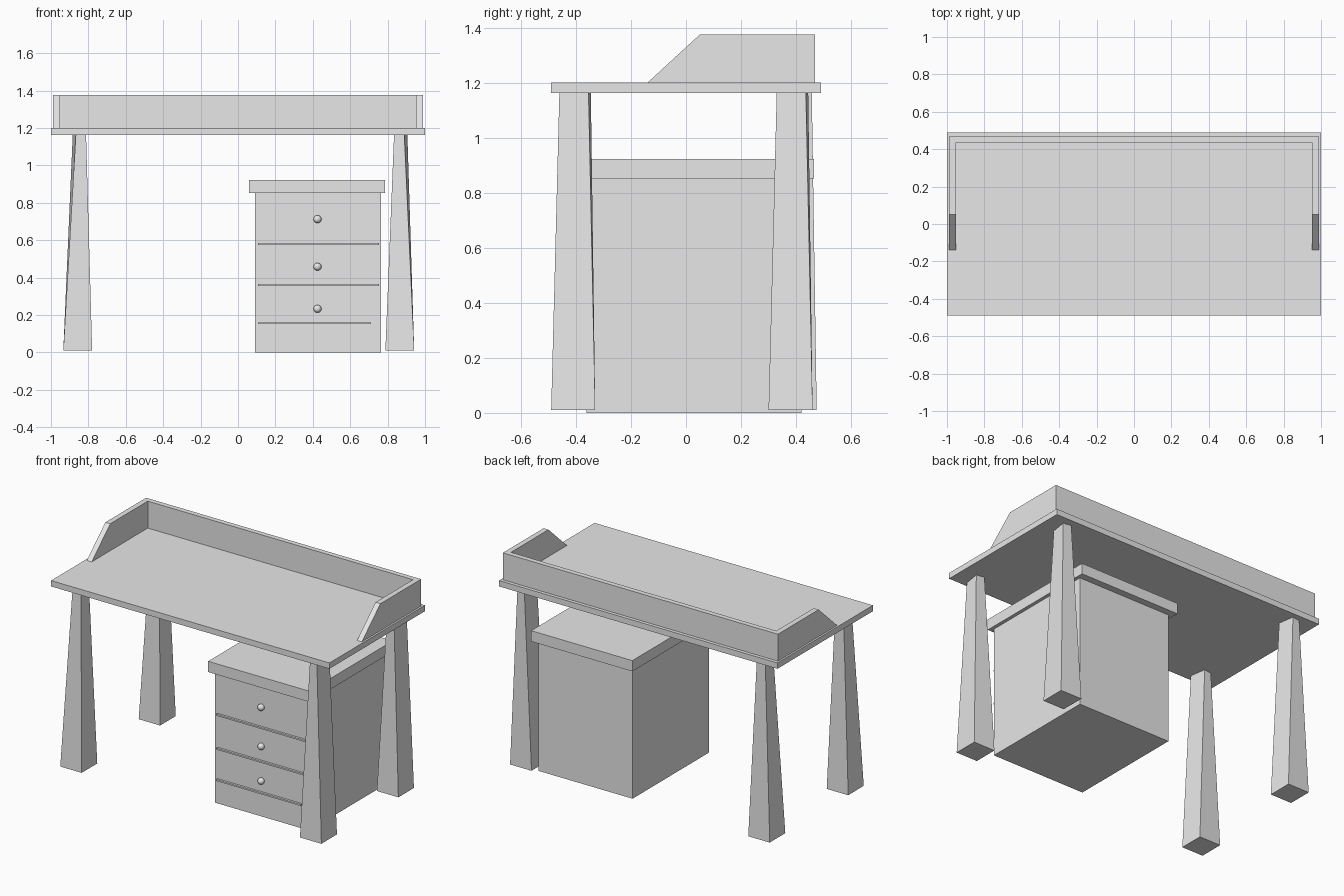
import bpy, bmesh, math
from mathutils import Matrix, Vector

cube = bpy.data.objects.get("Cube")
if cube:
    bpy.data.objects.remove(cube, do_unlink=True)

grey = bpy.data.materials.new("plain grey")
grey.use_nodes = True
grey.diffuse_color = (0.8, 0.8, 0.8, 1)
grey.node_tree.nodes["Principled BSDF"].inputs["Base Color"].default_value = grey.diffuse_color


def finish(name, bm):
    bmesh.ops.recalc_face_normals(bm, faces=bm.faces[:])
    mesh = bpy.data.meshes.new(name)
    bm.to_mesh(mesh)
    bm.free()
    mesh.materials.append(grey)
    obj = bpy.data.objects.new(name, mesh)
    bpy.context.collection.objects.link(obj)
    return obj


def loft(name, lower, upper):
    """Solid between two matching rings of points."""
    bm = bmesh.new()
    a = [bm.verts.new(p) for p in lower]
    b = [bm.verts.new(p) for p in upper]
    n = len(a)
    bm.faces.new(a)
    bm.faces.new(b)
    for i in range(n):
        j = (i + 1) % n
        bm.faces.new((a[i], a[j], b[j], b[i]))
    return finish(name, bm)


def rect(cx, cy, z, width, depth, turn=0.0):
    spin = Matrix.Rotation(turn, 3, "Z")
    corners = [(-1, -1), (1, -1), (1, 1), (-1, 1)]
    return [Vector((cx, cy, z)) + spin @ Vector((sx * width / 2, sy * depth / 2, 0))
            for sx, sy in corners]


def box(name, x0, x1, y0, y1, z0, z1):
    cx, cy, w, d = (x0 + x1) / 2, (y0 + y1) / 2, x1 - x0, y1 - y0
    return loft(name, rect(cx, cy, z0, w, d), rect(cx, cy, z1, w, d))


# Desk top
TOP_Z = 1.2
box("desk_top", -1, 1, -0.49, 0.49, 1.162, TOP_Z)

# Raised rail: back board and two side boards with sloping front ends
RAIL_Z, OUT, IN = 1.375, 0.988, 0.953
box("rail_back", -IN, IN, 0.435, 0.468, TOP_Z, RAIL_Z)
profile = [(-0.14, TOP_Z), (0.468, TOP_Z), (0.468, RAIL_Z), (0.05, RAIL_Z)]
for side, name in ((1, "left"), (-1, "right")):
    loft(f"rail_{name}",
         [(side * IN, y, z) for y, z in profile],
         [(side * OUT, y, z) for y, z in profile])

# Tapered legs, slightly twisted toward the top
legs = {
    "front_leg_left": (0.865, -0.41, 0.87, -0.403),
    "front_leg_right": (-0.857, -0.41, -0.848, -0.403),
    "back_leg_left": (0.865, 0.38, 0.87, 0.387),
    "back_leg_right": (-0.857, 0.395, -0.848, 0.4),
}
for name, (bx, by, tx, ty) in legs.items():
    twist = math.radians(-9 if bx > 0 else 9)
    loft(name, rect(bx, by, 0.01, 0.154, 0.16),
         rect(tx, ty, 1.165, 0.055, 0.107, twist))

# Drawer cabinet
FRONT = -0.362
box("cabinet_body", 0.09, 0.765, FRONT, 0.42, 0, 0.852)
box("cabinet_top", 0.06, 0.787, -0.392, 0.465, 0.852, 0.922)

# Thin lips between the drawers
for i, (z, end) in enumerate(((0.58, 0.755), (0.36, 0.755), (0.156, 0.712))):
    box(f"drawer_lip_{i + 1}", 0.106, end, FRONT - 0.014, FRONT + 0.01, z - 0.005, z + 0.005)

# Round drawer knobs
for i, z in enumerate((0.712, 0.458, 0.233)):
    bm = bmesh.new()
    bmesh.ops.create_uvsphere(bm, u_segments=20, v_segments=12, radius=0.021)
    for face in bm.faces:
        face.smooth = True
    knob = finish(f"drawer_knob_{i + 1}", bm)
    knob.location = (0.425, FRONT - 0.008, z)
